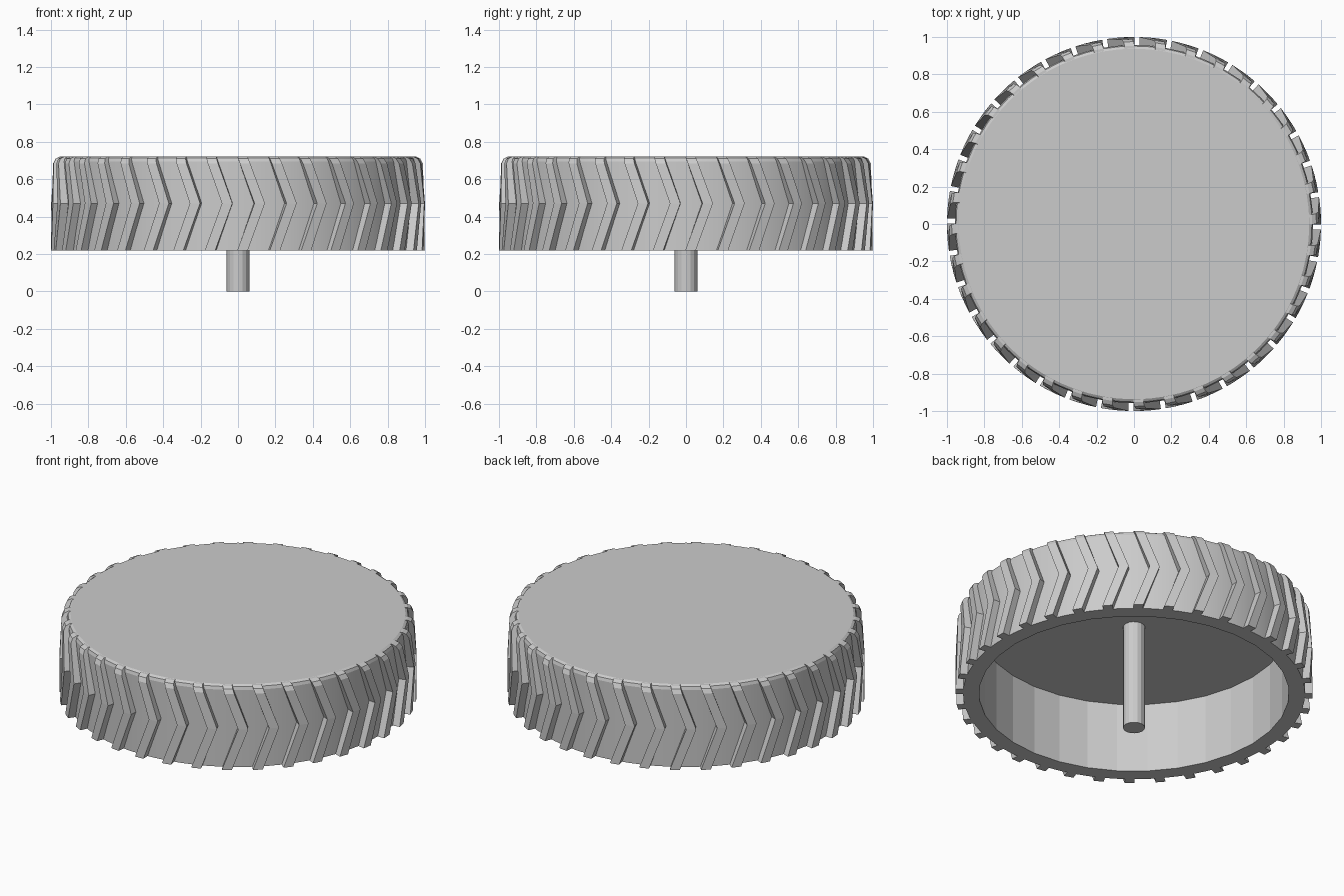
import bpy, bmesh, math

if "Cube" in bpy.data.objects:
    bpy.data.objects.remove(bpy.data.objects["Cube"])

BOTTOM, TOP = 0.22, 0.722
MID = (BOTTOM + TOP) / 2


def obj_from_bmesh(name, bm):
    bmesh.ops.recalc_face_normals(bm, faces=bm.faces)
    mesh = bpy.data.meshes.new(name)
    bm.to_mesh(mesh)
    bm.free()
    obj = bpy.data.objects.new(name, mesh)
    bpy.context.collection.objects.link(obj)
    return obj


def lathe(name, profile, sides):
    """Solid of revolution from (radius, z) points, capped at both ends."""
    bm = bmesh.new()
    rings = [[bm.verts.new((r * math.cos(2 * math.pi * i / sides),
                            r * math.sin(2 * math.pi * i / sides), z))
              for i in range(sides)] for r, z in profile]
    for a, b in zip(rings, rings[1:]):
        for i in range(sides):
            j = (i + 1) % sides
            bm.faces.new((a[i], a[j], b[j], b[i]))
    bm.faces.new(rings[0])
    bm.faces.new(rings[-1])
    return obj_from_bmesh(name, bm)


# Wheel body: closed outer face, hollow from below
body = lathe("wheel_body", [(0.957, BOTTOM), (0.957, 0.695),
                            (0.951, 0.713), (0.937, TOP)], 72)
cavity = lathe("cavity_cutter", [(0.868, BOTTOM - 0.1), (0.868, 0.65)], 32)
cavity.hide_render = True
cavity.hide_set(True)
cut = body.modifiers.new("hollow", "BOOLEAN")
cut.operation = "DIFFERENCE"
cut.solver = "EXACT"
cut.object = cavity
bpy.context.view_layer.objects.active = body
body.select_set(True)
bpy.ops.object.modifier_apply(modifier=cut.name)
bpy.data.objects.remove(cavity)
bpy.ops.object.shade_smooth_by_angle(angle=math.radians(8))

# Axle
lathe("axle", [(0.062, 0.0), (0.062, 0.66)], 16)

# Chevron tread lugs: (z, outer radius) sections swept sideways towards the middle
COUNT, WIDTH, SWEEP = 36, 0.056, 0.092
SECTIONS = [(BOTTOM, 1.0), (MID, 1.0), (0.685, 0.988), (0.71, 0.975), (TOP - 0.001, 0.952)]
bm = bmesh.new()
for k in range(COUNT):
    apex = -math.pi / 2 - 0.03 + 2 * math.pi * k / COUNT
    rings = []
    for z, radius in SECTIONS:
        lead = apex - SWEEP * abs(z - MID) / (MID - BOTTOM)
        inner = 0.93 if z > 0.7 else 0.945
        corners = [(inner, lead - WIDTH), (radius, lead - WIDTH),
                   (radius, lead), (inner, lead)]
        rings.append([bm.verts.new((r * math.cos(a), r * math.sin(a), z))
                      for r, a in corners])
    for a, b in zip(rings, rings[1:]):
        for i in range(4):
            j = (i + 1) % 4
            bm.faces.new((a[i], a[j], b[j], b[i]))
    bm.faces.new(rings[0])
    bm.faces.new(rings[-1])
obj_from_bmesh("tread_lugs", bm)
